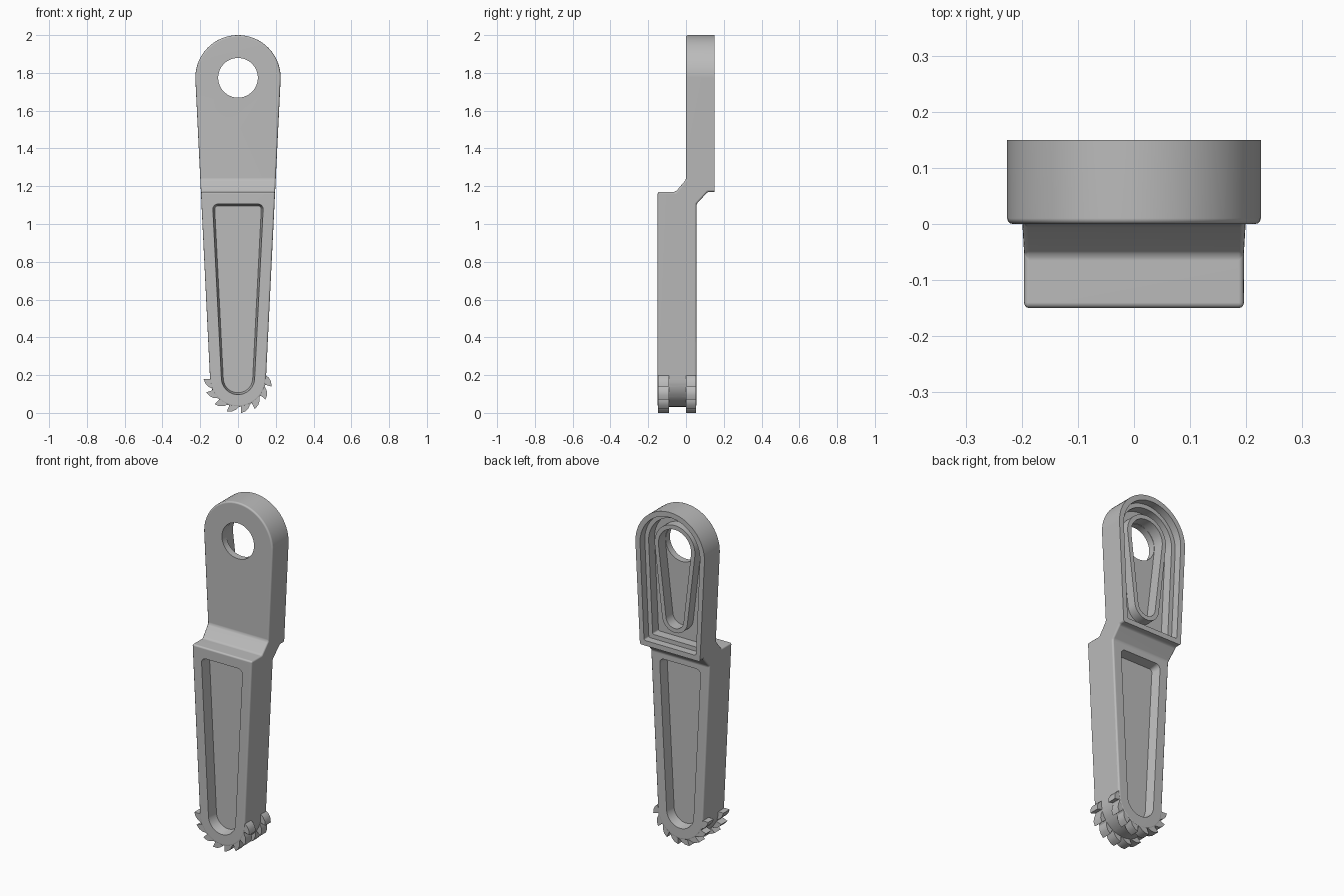
import bpy, bmesh, math
from mathutils import Vector, geometry

if "Cube" in bpy.data.objects:
    bpy.data.objects.remove(bpy.data.objects["Cube"])

grey = bpy.data.materials.new("plain grey")
grey.use_nodes = True
grey.diffuse_color = (0.5, 0.5, 0.5, 1)
grey.node_tree.nodes["Principled BSDF"].inputs["Base Color"].default_value = (0.5, 0.5, 0.5, 1)


def loft(name, loop_a, loop_b):
    """Solid between two matching loops of 3D points."""
    bm = bmesh.new()
    a = [bm.verts.new(p) for p in loop_a]
    b = [bm.verts.new(p) for p in loop_b]
    bm.faces.new(a)
    bm.faces.new(b[::-1])
    for i in range(len(a)):
        j = (i + 1) % len(a)
        bm.faces.new((a[i], b[i], b[j], a[j]))
    bmesh.ops.recalc_face_normals(bm, faces=bm.faces)
    mesh = bpy.data.meshes.new(name)
    bm.to_mesh(mesh)
    bm.free()
    mesh.materials.append(grey)
    ob = bpy.data.objects.new(name, mesh)
    bpy.context.collection.objects.link(ob)
    return ob


def prism(name, points, y0, y1):
    """Outline in x and z, extruded along y."""
    return loft(name, [(x, y0, z) for x, z in points], [(x, y1, z) for x, z in points])


def rounded(name, circles, y0, y1, grow=0):
    """Outline wrapped around circles (x, z, radius); the y1 end grows to give draft."""
    def ring(extra):
        return [Vector((x + (r + extra) * math.cos(math.tau * k / 64),
                        z + (r + extra) * math.sin(math.tau * k / 64)))
                for x, z, r in circles for k in range(64)]
    inner, outer = ring(0), ring(grow)
    order = geometry.convex_hull_2d(inner)
    return loft(name, [(inner[i].x, y0, inner[i].y) for i in order],
                [(outer[i].x, y1, outer[i].y) for i in order])


def apply(ob, mod):
    bpy.context.view_layer.objects.active = ob
    bpy.ops.object.modifier_apply(modifier=mod.name)


def combine(ob, other, operation):
    mod = ob.modifiers.new("combine", 'BOOLEAN')
    mod.operation = operation
    mod.solver = 'EXACT'
    mod.object = other
    apply(ob, mod)
    bpy.data.objects.remove(other)


HEAD_Z, HUB_Z = 1.774, 0.18

# Body: tapered outline crossed with the cranked side profile
body = rounded("wrench_body", [(0, HUB_Z, 0.148), (0, HEAD_Z, 0.226)], -0.3, 0.3)
side = [(-0.15, -0.1), (-0.15, 1.17), (-0.055, 1.17), (0, 1.235), (0, 2.1),
        (0.17, 2.1), (0.17, 1.17), (0.115, 1.17), (0.055, 1.105), (0.055, -0.1)]
profile = loft("side_profile", [(-0.5, y, z) for y, z in side], [(0.5, y, z) for y, z in side])
combine(body, profile, 'INTERSECT')

# Soft edges, then a crisp flat back on the head
bevel = body.modifiers.new("soft_edges", 'BEVEL')
bevel.width = 0.01
bevel.segments = 3
bevel.use_clamp_overlap = False
bevel.limit_method = 'ANGLE'
bevel.angle_limit = math.radians(30)
apply(body, bevel)
combine(body, prism("back_trim", [(-1, 1), (1, 1), (1, 3), (-1, 3)], 0.15, 0.4), 'DIFFERENCE')

# Two rows of hooked teeth around the lower end
teeth = []
for k in range(8):
    for step, radius in ((0, 0.145), (-1, 0.182), (7, 0.176), (14, 0.164), (19, 0.15)):
        a = math.radians(max(180, 180 + 24 * k + step))
        teeth.append((radius * math.cos(a), HUB_Z + radius * math.sin(a)))
teeth.append((0.145, HUB_Z))
for y0, y1 in ((-0.148, -0.09), (0, 0.053)):
    combine(body, prism("tooth_row", teeth, y0, y1), 'UNION')

# Long handle pockets, front and back
for floor, mouth, top in ((-0.09, -0.16, 1.108), (0, 0.065, 1.07)):
    pocket = rounded("handle_pocket", [(0, 0.185, 0.078), (-0.105, top - 0.03, 0.018),
                                       (0.105, top - 0.03, 0.018)], floor, mouth, 0.012)
    combine(body, pocket, 'DIFFERENCE')

# Stepped recess in the back of the head
for inset, floor in ((0.03, 0.105), (0.055, 0.05)):
    x, z = 0.19 - inset, 1.18 + inset
    recess = rounded("head_recess", [(0, HEAD_Z, 0.226 - inset), (-x, z, 0.01), (x, z, 0.01)],
                     floor, 0.2)
    combine(body, recess, 'DIFFERENCE')

# Raised rib around the hole, hollowed, and the through hole
combine(body, rounded("rib", [(0, HEAD_Z, 0.132), (0, 1.355, 0.083)], 0.02, 0.105), 'UNION')
combine(body, rounded("rib_hollow", [(0, HEAD_Z, 0.107), (0, 1.355, 0.058)], 0.04, 0.2), 'DIFFERENCE')
combine(body, rounded("hole", [(0, HEAD_Z, 0.105)], -0.3, 0.3), 'DIFFERENCE')

# Smooth shading with sharp edges kept
bpy.ops.object.select_all(action='DESELECT')
body.select_set(True)
bpy.context.view_layer.objects.active = body
bpy.ops.object.shade_smooth_by_angle(angle=math.radians(32))
weighted = body.modifiers.new("clean_normals", 'WEIGHTED_NORMAL')
weighted.keep_sharp = True
